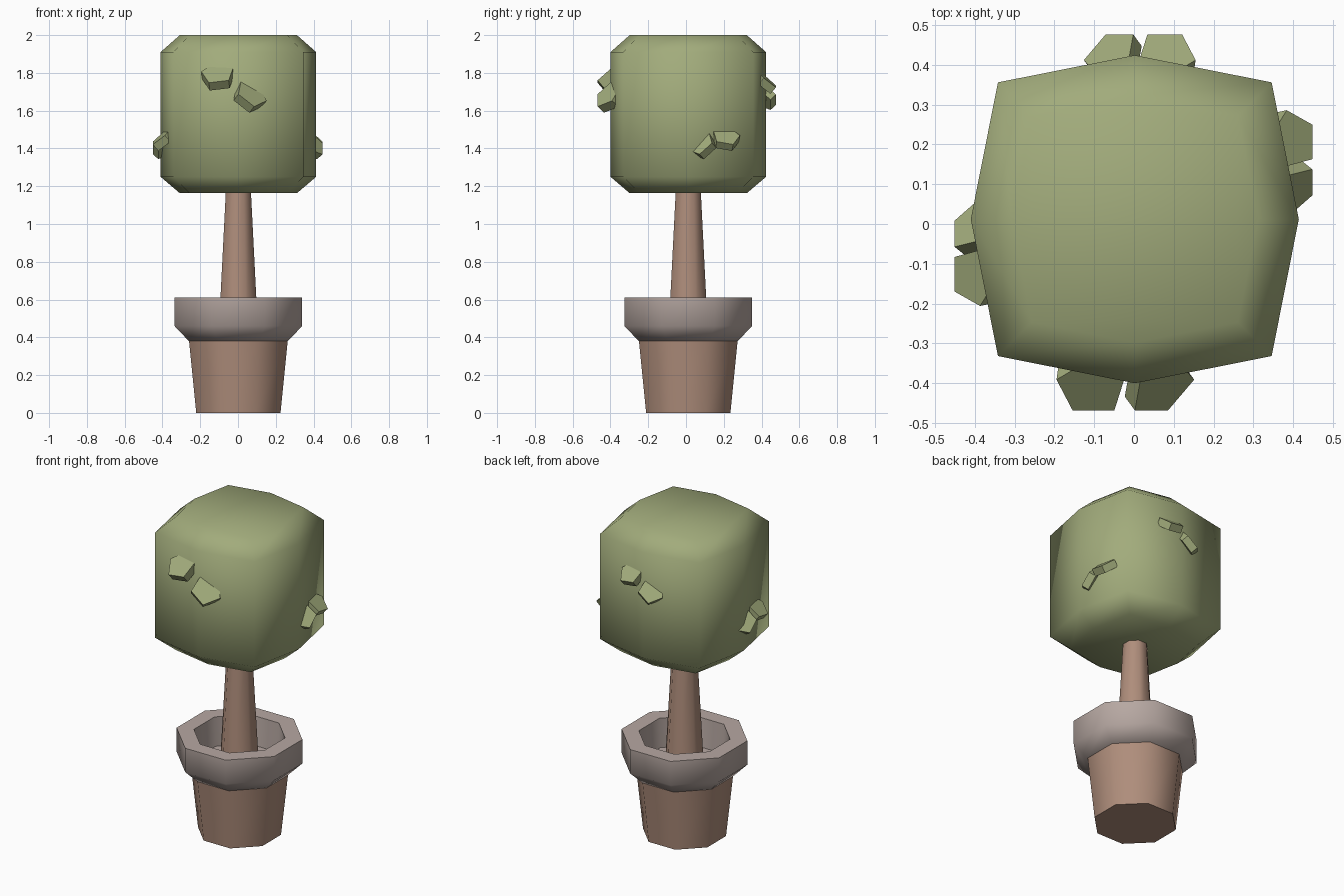
import bpy, bmesh, math
from mathutils import Matrix

if "Cube" in bpy.data.objects:
    bpy.data.objects.remove(bpy.data.objects["Cube"])


def make_material(name, rgb):
    mat = bpy.data.materials.new(name)
    mat.use_nodes = True
    color = (*rgb, 1.0)
    mat.diffuse_color = color
    mat.node_tree.nodes["Principled BSDF"].inputs["Base Color"].default_value = color
    return mat


GREEN = make_material("leaf green", (0.36, 0.41, 0.20))
BROWN = make_material("terracotta brown", (0.43, 0.27, 0.20))
STONE = make_material("stone grey", (0.47, 0.39, 0.36))
CENTER_X, CENTER_Y = 0.002, 0.012


def finish(name, bm, mat, smooth=True):
    bmesh.ops.recalc_face_normals(bm, faces=bm.faces)
    mesh = bpy.data.meshes.new(name)
    bm.to_mesh(mesh)
    bm.free()
    mesh.materials.append(mat)
    if smooth:
        mesh.shade_smooth()
        mesh.set_sharp_from_angle(angle=math.radians(60))
    obj = bpy.data.objects.new(name, mesh)
    bpy.context.collection.objects.link(obj)
    return obj


def octagon_stack(name, profile, mat, corner=1.0, turn=0.0):
    """Stack eight-sided rings of (radius, height); corner stretches the diagonals."""
    bm = bmesh.new()
    rings = []
    for radius, z in profile:
        ring = []
        for i in range(8):
            a = math.tau * i / 8 + turn
            r = radius * (corner if i % 2 else 1.0)
            ring.append(bm.verts.new((CENTER_X + r * math.cos(a), CENTER_Y + r * math.sin(a), z)))
        rings.append(ring)
    for low, high in zip(rings, rings[1:]):
        for i in range(8):
            j = (i + 1) % 8
            bm.faces.new((low[i], low[j], high[j], high[i]))
    bm.faces.new(rings[0])
    bm.faces.new(rings[-1])
    return finish(name, bm, mat)


def leaf(name, side, across, out, z, radius, roll):
    """Five-sided chip sloping down and out of one side of the foliage."""
    bm = bmesh.new()
    place = (Matrix.Rotation(math.radians(side), 4, "Z")
             @ Matrix.Translation((across, -out, z))
             @ Matrix.Rotation(math.radians(roll), 4, "Y")
             @ Matrix.Rotation(math.radians(40), 4, "X")
             @ Matrix.Rotation(math.radians(90), 4, "Z"))
    bmesh.ops.create_cone(bm, cap_ends=True, segments=5, radius1=radius,
                          radius2=radius, depth=radius * 0.6)
    # Turn a flat edge outward whatever the starting vertex
    first = max(bm.verts, key=lambda v: v.co.x)
    bmesh.ops.rotate(bm, verts=bm.verts, cent=(0, 0, 0), matrix=Matrix.Rotation(
        -math.atan2(first.co.y, first.co.x), 3, "Z"))
    bm.transform(place)
    return finish(name, bm, GREEN, smooth=False)


# Pot, hollow rim and trunk
FLAT = 1 / math.cos(math.pi / 8)
TURN = math.pi / 8
octagon_stack("pot", [(0.223 * FLAT, 0), (0.262 * FLAT, 0.39)], BROWN, turn=TURN)
octagon_stack("pot_rim", [(0.262 * FLAT, 0.38), (0.338 * FLAT, 0.46), (0.338 * FLAT, 0.61),
                          (0.245 * FLAT, 0.61), (0.235 * FLAT, 0.43)], STONE, turn=TURN)
octagon_stack("trunk", [(0.105 * FLAT, 0.41), (0.065 * FLAT, 1.2)], BROWN, turn=TURN)

# Foliage block with bevelled top and bottom
octagon_stack("foliage", [(0.31, 1.163), (0.412, 1.25), (0.412, 1.91), (0.31, 2.0)],
              GREEN, corner=1.18)

# Leaf pairs on each side
leaf("front_leaf_high", 0, -0.105, 0.395, 1.78, 0.09, -7)
leaf("front_leaf_low", 0, 0.06, 0.395, 1.675, 0.09, 38)
leaf("back_leaf_high", 180, -0.08, 0.415, 1.75, 0.075, -7)
leaf("back_leaf_low", 180, 0.05, 0.415, 1.675, 0.075, 38)
leaf("left_leaf_low", 90, 0.09, 0.387, 1.415, 0.075, -42)
leaf("left_leaf_high", 90, 0.21, 0.387, 1.45, 0.075, 10)
leaf("right_leaf_low", 270, 0.01, 0.39, 1.415, 0.075, -42)
leaf("right_leaf_high", 270, 0.13, 0.39, 1.45, 0.075, 10)
